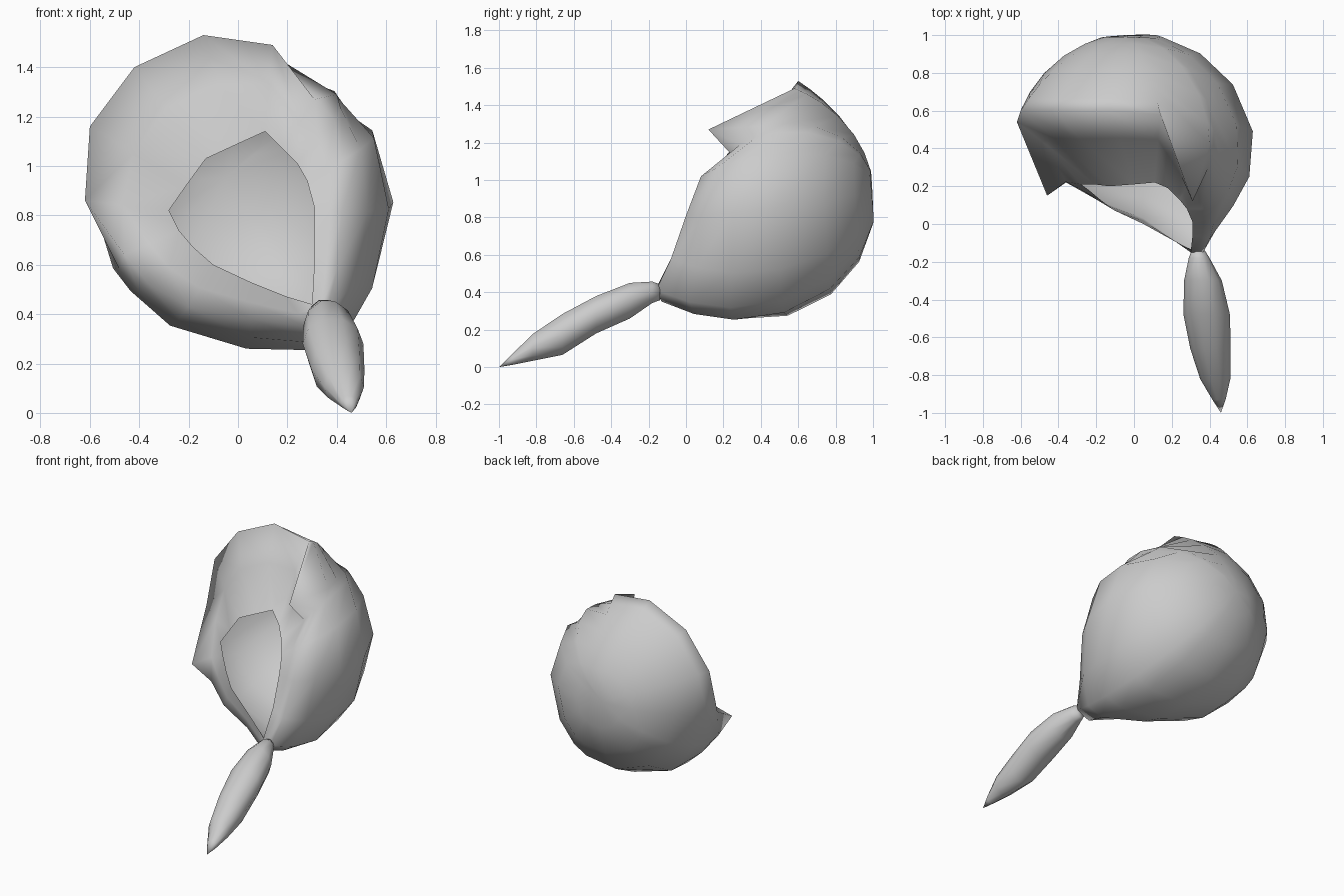
import bpy, bmesh, math
from mathutils import Vector

if "Cube" in bpy.data.objects:
    bpy.data.objects.remove(bpy.data.objects["Cube"])


def loft(name, loops, tip=None, cap_start=False):
    """Skin a stack of equal closed loops, optionally ending in a point."""
    bm = bmesh.new()
    rings = [[bm.verts.new(p) for p in loop] for loop in loops]
    n = len(rings[0])
    for a, b in zip(rings, rings[1:]):
        for i in range(n):
            j = (i + 1) % n
            bm.faces.new((a[i], a[j], b[j], b[i]))
    if tip is not None:
        t = bm.verts.new(tip)
        for i in range(n):
            bm.faces.new((rings[-1][i], rings[-1][(i + 1) % n], t))
    if cap_start:
        bm.faces.new(rings[0])
    bmesh.ops.recalc_face_normals(bm, faces=bm.faces)
    me = bpy.data.meshes.new(name)
    bm.to_mesh(me)
    bm.free()
    for p in me.polygons:
        p.use_smooth = True
    ob = bpy.data.objects.new(name, me)
    bpy.context.collection.objects.link(ob)
    return ob


# Edge of the mouth, from the neck up the right side and round
mouth = [(.30, -.15, .44), (.31, -.06, .62), (.31, .01, .83), (.28, .08, .94),
         (.24, .13, 1.01), (.18, .19, 1.07), (.11, .22, 1.14), (0, .21, 1.09),
         (-.13, .20, 1.03), (-.21, .21, .92), (-.28, .21, .82), (-.24, .18, .74),
         (-.18, .13, .67), (-.10, .07, .60), (.05, .0, .53), (.20, -.08, .47)]
# Folded rim, with a pointed horn on each side
rim = [(.36, -.16, .41), (.40, -.08, .58), (.42, .0, .81), (.42, .08, 1.02),
       (.39, .29, 1.19), (.31, .12, 1.27), (.14, .58, 1.49), (-.14, .60, 1.53),
       (-.42, .60, 1.40), (-.60, .60, 1.16), (-.62, .54, .86), (-.46, .15, .64),
       (-.36, .22, .52), (-.20, .13, .43), (.05, .03, .38), (.28, -.13, .35)]
RIGHT, LEFT = 5, 11                              # horn positions in the rim
root = {RIGHT: (.40, .42, 1.29), LEFT: (-.48, .33, .58)}   # base of each horn

# Inner fold: hollowed behind the horns
push = {4: .05, RIGHT: .10, 6: .03, 7: .03, 8: .03, 9: .03, 10: .03, LEFT: .06}
fold = [Vector(m).lerp(Vector(r), .55) + Vector((0, push.get(i, 0), 0))
        for i, (m, r) in enumerate(zip(mouth, rim))]

# Round pouch: sweep the rim over a sphere to the back pole
centre, radius = Vector((0, .38, .88)), .632
pole = Vector((-.08, 1, .12)).normalized()
bulge = Vector((.85, -.5, -.15)).normalized()    # fuller right front
loops = [mouth, fold, rim]
for k in (.1, .22, .38, .56, .72, .87):
    ring = []
    for i, p in enumerate(rim):
        t = (k - .1) / .9 if i in root else k
        d = Vector(root.get(i, p)) - centre
        ang = d.angle(pole)
        u = (d.normalized() * math.sin((1 - t) * ang) + pole * math.sin(t * ang)) / math.sin(ang)
        r = radius + .05 * max(0, u.dot(bulge)) ** 2
        r += (d.length - r) * (1 - t) ** 3
        ring.append(centre + u * r)
    loops.append(ring)
loft("pouch", loops, centre + pole * (radius - .01))

# Spindle tail: x, y, z, half width, half height
stations = [(.34, -.14, .40, .035, .045), (.345, -.18, .40, .055, .06),
            (.365, -.30, .355, .10, .10), (.385, -.48, .28, .123, .105),
            (.405, -.66, .175, .107, .115), (.43, -.82, .105, .08, .075),
            (.45, -.93, .04, .035, .03)]
N = 10
rings = [[(x + w * math.cos(a), y, z + h * math.sin(a))
          for a in (2 * math.pi * i / N for i in range(N))]
         for x, y, z, w, h in stations]
loft("tail", rings, (.46, -1, 0), cap_start=True)
